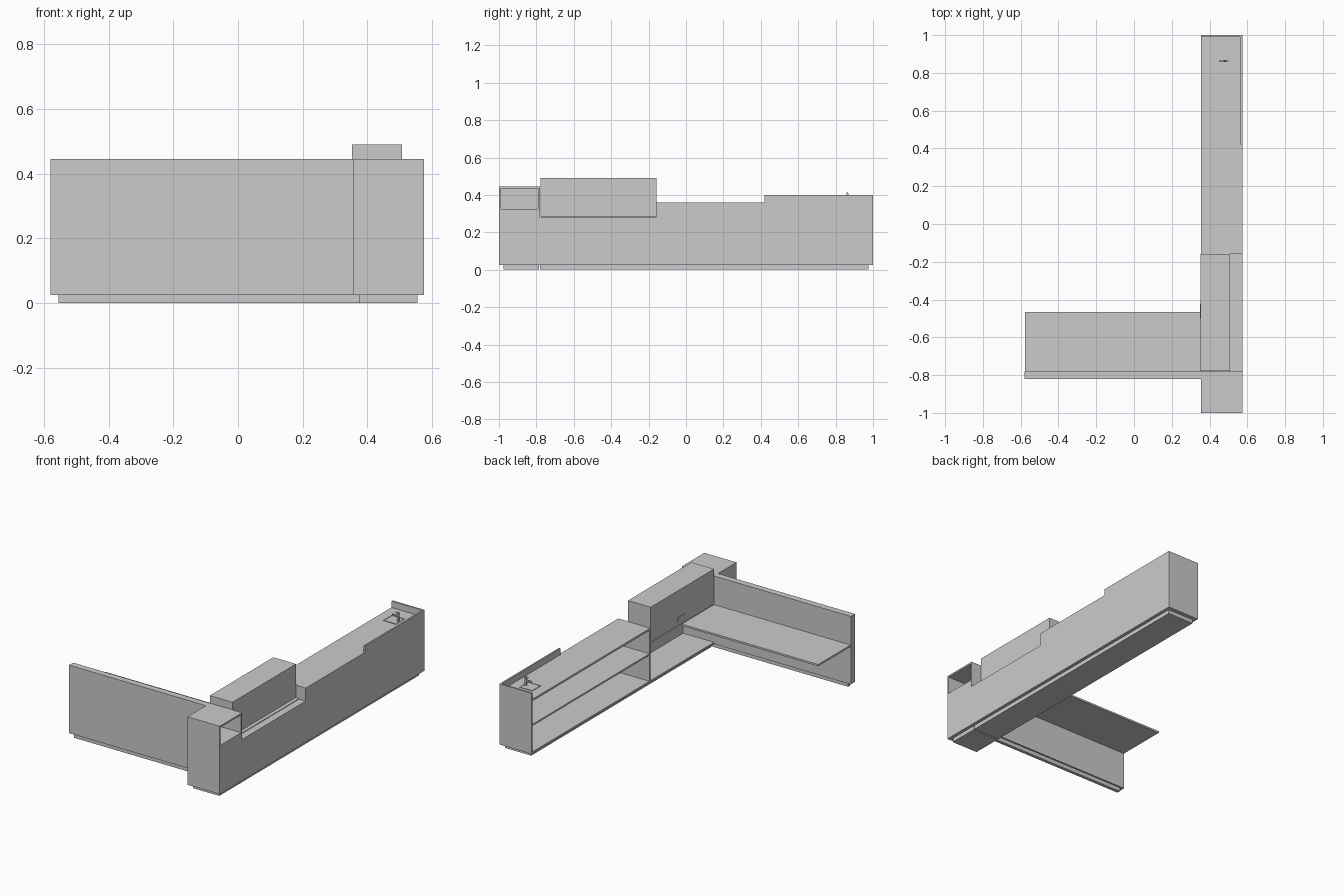
import bpy, bmesh, math

if "Cube" in bpy.data.objects:
    bpy.data.objects.remove(bpy.data.objects["Cube"])

XI, XO = 0.355, 0.575      # staff side and customer side of the counter
T = 0.01                   # board thickness


def box(name, x0, x1, y0, y1, z0, z1):
    bm = bmesh.new()
    bmesh.ops.create_cube(bm, size=1)
    for v in bm.verts:
        v.co = ((x0 + x1) / 2 + v.co.x * (x1 - x0),
                (y0 + y1) / 2 + v.co.y * (y1 - y0),
                (z0 + z1) / 2 + v.co.z * (z1 - z0))
    me = bpy.data.meshes.new(name)
    bm.to_mesh(me)
    bm.free()
    ob = bpy.data.objects.new(name, me)
    bpy.context.collection.objects.link(ob)
    return ob


def profile_panel(name, x0, x1, yz):
    """Extrude a y-z outline along x."""
    bm = bmesh.new()
    face = bm.faces.new([bm.verts.new((x0, y, z)) for y, z in yz])
    ext = bmesh.ops.extrude_face_region(bm, geom=[face])["geom"]
    bmesh.ops.translate(bm, vec=(x1 - x0, 0, 0),
                        verts=[g for g in ext if isinstance(g, bmesh.types.BMVert)])
    bmesh.ops.recalc_face_normals(bm, faces=bm.faces)
    me = bpy.data.meshes.new(name)
    bm.to_mesh(me)
    bm.free()
    ob = bpy.data.objects.new(name, me)
    bpy.context.collection.objects.link(ob)
    return ob


# Plinths, split under the tower
box("counter_plinth", XI + 0.02, XO - 0.02, -0.78, 0.975, 0, 0.025)
box("tower_plinth", XI + 0.02, XO - 0.02, -0.975, -0.785, 0, 0.025)
box("wing_plinth", -0.555, XI + 0.02, -0.81, -0.79, 0, 0.025)

# Stepped customer-side panel
profile_panel("front_panel", XO - T, XO, [
    (-1, 0.025), (1, 0.025), (1, 0.40), (0.42, 0.40), (0.42, 0.36),
    (-0.16, 0.36), (-0.16, 0.28), (-0.78, 0.28), (-0.78, 0.325), (-1, 0.325)])

# Open shelving of the long counter
XB = XO - T
box("counter_floor", XI, XB, -0.78, 0.99, 0.025, 0.035)
box("counter_shelf", XI, XB, -0.15, 0.99, 0.195, 0.205)
box("counter_top", XI, XB, -0.15, 0.99, 0.348, 0.36)
box("end_panel", XI, XB, 0.99, 1.0, 0.025, 0.40)
box("divider", XI, XB, -0.16, -0.15, 0.025, 0.36)

# Tower with a niche open to the customer side
box("tower_front", XI, XO, -1.0, -0.99, 0.325, 0.445)
box("tower_front_lower", XI, XB, -1.0, -0.99, 0.025, 0.325)
box("tower_inner_side", XI, XB, -0.79, -0.78, 0.025, 0.325)
box("tower_niche_side", XI, XO, -0.79, -0.78, 0.325, 0.445)
box("tower_back", XI, XI + T, -0.99, -0.79, 0.025, 0.445)
box("tower_top", XI + T, XO, -0.99, -0.79, 0.435, 0.445)
box("tower_niche_floor", XI + T, XB, -0.99, -0.79, 0.315, 0.325)
box("tower_floor", XI + T, XB, -0.99, -0.79, 0.025, 0.035)

# Display case on its ledge
box("case_ledge", XI, XB, -0.78, -0.16, 0.27, 0.28)
box("case_base", XI, 0.53, -0.775, -0.16, 0.28, 0.284)
box("display_case", 0.352, 0.507, -0.777, -0.158, 0.284, 0.49)
box("case_control", 0.349, 0.352, -0.50, -0.42, 0.295, 0.325)

# Side wing: tall screen with a work shelf behind
box("wing_panel", -0.58, XI, -0.82, -0.78, 0.025, 0.445)
box("wing_shelf", -0.578, XI, -0.78, -0.465, 0.257, 0.268)

# Small sink: shallow tray with rim, and a tap
SX0, SX1, SY0, SY1 = 0.418, 0.505, 0.82, 0.905
box("sink_tray", SX0, SX1, SY0, SY1, 0.36, 0.361)
for i, (a, b, c, d) in enumerate([
        (SX0, SX1, SY0, SY0 + 0.003), (SX0, SX1, SY1 - 0.003, SY1),
        (SX0, SX0 + 0.003, SY0 + 0.003, SY1 - 0.003),
        (SX1 - 0.003, SX1, SY0 + 0.003, SY1 - 0.003)]):
    box(f"sink_rim_{i + 1}", a, b, c, d, 0.361, 0.363)
box("tap_post", 0.486, 0.497, 0.857, 0.868, 0.361, 0.408)
box("tap_spout", 0.45, 0.486, 0.858, 0.867, 0.388, 0.396)
box("tap_lever", 0.475, 0.5, 0.859, 0.866, 0.408, 0.414)
